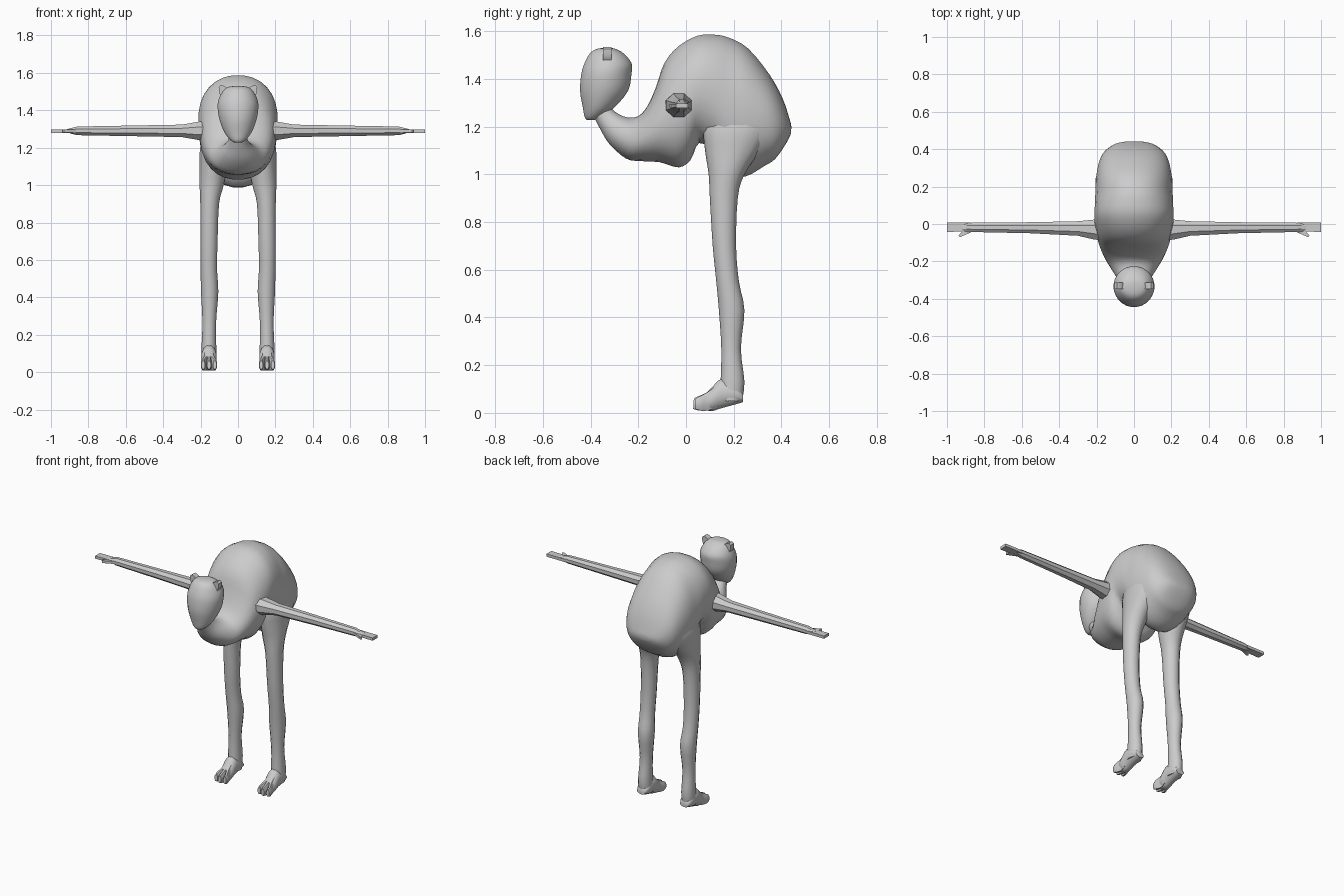
import bpy
import math
from mathutils import Vector

if "Cube" in bpy.data.objects:
    bpy.data.objects.remove(bpy.data.objects["Cube"])


def add_mesh(name, verts, faces, angle=40, mirror=False):
    me = bpy.data.meshes.new(name)
    me.from_pydata(verts, [], faces)
    ob = bpy.data.objects.new(name, me)
    bpy.context.collection.objects.link(ob)
    if mirror:
        mod = ob.modifiers.new("mirror", "MIRROR")
        mod.use_axis[0] = True
    bpy.ops.object.select_all(action="DESELECT")
    ob.select_set(True)
    bpy.context.view_layer.objects.active = ob
    bpy.ops.object.shade_smooth_by_angle(angle=math.radians(angle))
    return ob


def spline(a, b, c, d, t):
    return 0.5 * (2 * b + (c - a) * t + (2 * a - 5 * b + 4 * c - d) * t * t
                  + (3 * b - a - 3 * c + d) * t ** 3)


def loft(name, rings, sides=20, steps=3, power=1.0, angle=50, mirror=False):
    """Rings are (centre, half axis a, half axis b); splined along the length."""
    rings = [[Vector(v) for v in r] for r in rings]
    n, dense = len(rings), []
    for i in range(n - 1):
        p = [rings[max(0, min(n - 1, i + k))] for k in (-1, 0, 1, 2)]
        for s in range(steps):
            dense.append([spline(p[0][j], p[1][j], p[2][j], p[3][j], s / steps)
                          for j in range(3)])
    dense.append(rings[-1])
    verts = []
    for c, a, b in dense:
        for k in range(sides):
            w = 2 * math.pi * (k + 0.5) / sides
            u, v = math.cos(w), math.sin(w)
            u = math.copysign(abs(u) ** power, u)
            v = math.copysign(abs(v) ** power, v)
            verts.append(c + a * u + b * v)
    faces = []
    for r in range(len(dense) - 1):
        for k in range(sides):
            m = (k + 1) % sides
            faces.append((r * sides + k, r * sides + m,
                          (r + 1) * sides + m, (r + 1) * sides + k))
    faces.append(tuple(reversed(range(sides))))
    faces.append(tuple(range((len(dense) - 1) * sides, len(dense) * sides)))
    ob = add_mesh(name, verts, faces, angle, mirror)
    import bmesh
    bm = bmesh.new()
    bm.from_mesh(ob.data)
    bmesh.ops.recalc_face_normals(bm, faces=bm.faces)
    bm.to_mesh(ob.data)
    bm.free()
    return ob


def side_ring(yt, zt, yb, zb, hw, x=0):
    """Ring spanning two points of the side outline, with a half width in x."""
    return ((x, (yt + yb) / 2, (zt + zb) / 2), (hw, 0, 0),
            (0, (yt - yb) / 2, (zt - zb) / 2))


# Neck and body: top outline point, bottom outline point, half width
body = [(-.34, 1.31, -.39, 1.25, .04), (-.30, 1.265, -.36, 1.19, .055),
        (-.25, 1.24, -.32, 1.125, .09), (-.20, 1.245, -.25, 1.065, .13),
        (-.16, 1.29, -.19, 1.055, .16), (-.125, 1.37, -.11, 1.05, .185),
        (-.09, 1.47, -.03, 1.028, .20), (-.03, 1.54, .02, 1.06, .21),
        (.05, 1.583, .055, 1.13, .212), (.12, 1.587, .12, 1.09, .21),
        (.18, 1.575, .18, 1.0, .207), (.26, 1.53, .25, .99, .203),
        (.35, 1.42, .33, 1.035, .185), (.405, 1.32, .375, 1.065, .155),
        (.435, 1.23, .42, 1.13, .10), (.442, 1.20, .44, 1.17, .04)]
loft("body", [side_ring(*r) for r in body], sides=28, power=.92)

# Head: z, front y, back y, half width
head = [(1.228, -.415, -.385, .02), (1.24, -.425, -.355, .04),
        (1.28, -.433, -.30, .072), (1.35, -.445, -.242, .10),
        (1.42, -.44, -.228, .11), (1.465, -.427, -.227, .102),
        (1.505, -.405, -.258, .08), (1.524, -.38, -.29, .055),
        (1.53, -.35, -.31, .02)]
loft("head", [((0, (f + b) / 2, z), (w, 0, 0), (0, (b - f) / 2, 0))
              for z, f, b, w in head], sides=24)

# Ears: rounded profile with thickness in y
ear = [(.045, 1.49), (.05, 1.515), (.075, 1.53), (.09, 1.535), (.103, 1.525),
       (.102, 1.50), (.09, 1.468), (.07, 1.46)]
m = len(ear)
verts = [(x, y, z) for y in (-.347, -.313) for x, z in ear]
faces = [tuple(range(m)), tuple(reversed(range(m, 2 * m)))]
faces += [(k, k + m, (k + 1) % m + m, (k + 1) % m) for k in range(m)]
add_mesh("ears", verts, faces, 50, mirror=True)

# Legs: z, front y, back y, inner x, outer x
leg = [(1.30, .12, .34, .07, .17), (1.20, .075, .36, .06, .204),
       (1.10, .08, .31, .06, .207), (1.0, .095, .245, .075, .207),
       (.90, .10, .217, .10, .203), (.70, .112, .21, .108, .202),
       (.55, .127, .222, .111, .201), (.43, .138, .245, .104, .199),
       (.27, .148, .23, .116, .191), (.13, .145, .245, .115, .196),
       (.05, .14, .235, .115, .195)]
loft("legs", [((( i + o) / 2, (f + b) / 2, z), ((o - i) / 2, 0, 0),
               (0, (b - f) / 2, 0)) for z, f, b, i, o in leg],
     sides=14, mirror=True)

# Feet
foot = [(.24, .08, .24, .045, .03), (.21, .12, .21, .035, .041),
        (.15, .145, .15, .018, .042), (.11, .11, .11, .006, .042),
        (.085, .085, .085, .01, .034)]
loft("feet", [side_ring(*r, x=.155) for r in foot], sides=12, mirror=True)

# Toes: three per foot
for label, x0, x1, tip in (("inner", .136, .124, .038), ("middle", .155, .155, .03),
                           ("outer", .174, .186, .038)):
    toe = [(.13, .12, .13, .02, .016, x0), (.09, .09, .09, .006, .017, x0),
           (tip + .02, .072, tip + .02, .008, .014, x1),
           (tip + .003, .062, tip, .015, .011, x1)]
    loft(label + "_toes", [side_ring(*r) for r in toe], sides=8, steps=2, mirror=True)

# Arms: x, half depth, half height, centre y
arm = [(.15, .062, .056, -.03), (.21, .058, .053, -.03), (.30, .042, .036, -.024),
       (.55, .032, .031, -.02), (.86, .027, .025, -.018), (.92, .024, .008, -.018)]
loft("arms", [((x, y, 1.29), (0, d, 0), (0, 0, h)) for x, d, h, y in arm],
     sides=8, steps=1, angle=30, mirror=True)


def slab(name, outline, z0, z1):
    k = len(outline)
    v = [(x, y, z) for z in (z0, z1) for x, y in outline]
    f = [tuple(reversed(range(k))), tuple(range(k, 2 * k))]
    f += [(i, (i + 1) % k, (i + 1) % k + k, i + k) for i in range(k)]
    add_mesh(name, v, f, 30, mirror=True)


# Flat hands and thumbs
slab("hands", [(.87, -.04), (1.0, -.042), (1.0, .008), (.87, .008)], 1.279, 1.297)
slab("thumbs", [(.85, -.035), (.93, -.07), (.938, -.062), (.915, -.035), (.88, -.02)],
     1.28, 1.296)
